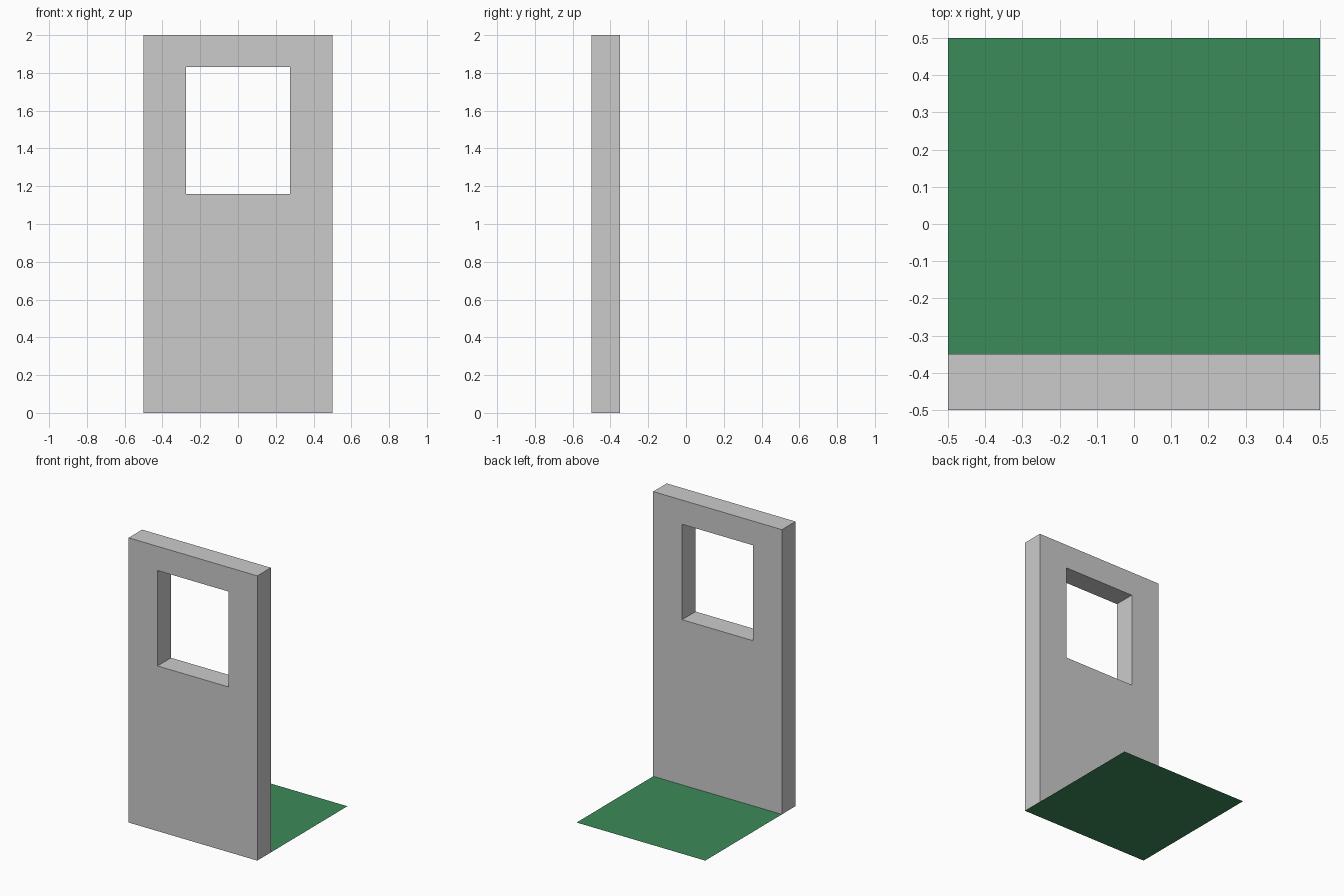
import bpy, bmesh

if "Cube" in bpy.data.objects:
    bpy.data.objects.remove(bpy.data.objects["Cube"])

FRONT, BACK = -0.5, -0.35


def rect(x, z0, z1):
    return [(-x, z0), (x, z0), (x, z1), (-x, z1)]


def add_object(name, bm):
    mesh = bpy.data.meshes.new(name)
    bm.to_mesh(mesh)
    bm.free()
    obj = bpy.data.objects.new(name, mesh)
    bpy.context.collection.objects.link(obj)
    return obj


# Wall panel: outer rectangle and window rectangle, joined as a ring front and back
bm = bmesh.new()


def loop(points, y):
    return [bm.verts.new((x, y, z)) for x, z in points]


outer, window = rect(0.5, 0, 2), rect(0.275, 1.16, 1.83)
of, ob = loop(outer, FRONT), loop(outer, BACK)
wf, wb = loop(window, FRONT), loop(window, BACK)
for i in range(4):
    j = (i + 1) % 4
    bm.faces.new((of[i], of[j], wf[j], wf[i]))      # front face
    bm.faces.new((ob[j], ob[i], wb[i], wb[j]))      # back face
    bm.faces.new((wf[i], wf[j], wb[j], wb[i]))      # window reveal
    if i:                                           # the floor closes the underside
        bm.faces.new((of[j], of[i], ob[i], ob[j]))  # outer edge
add_object("window_wall", bm)

# Floor: a thin square sheet running under the wall
bm = bmesh.new()
bmesh.ops.create_grid(bm, x_segments=1, y_segments=1, size=0.5)
floor = add_object("floor", bm)
green = bpy.data.materials.new("floor_green")
green.diffuse_color = (0.045, 0.26, 0.10, 1)
green.use_nodes = True
green.node_tree.nodes["Principled BSDF"].inputs["Base Color"].default_value = green.diffuse_color
floor.data.materials.append(green)
